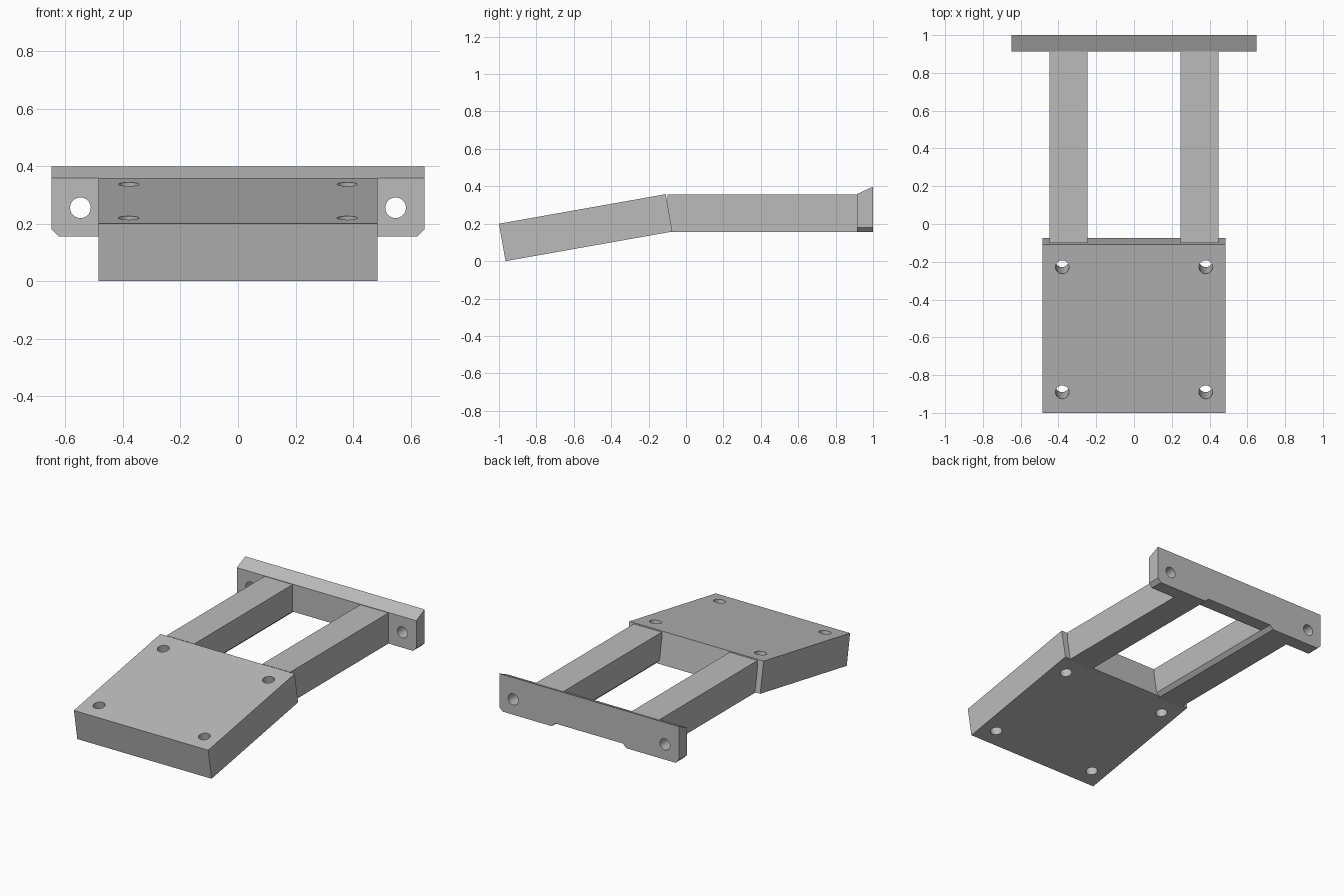
import bpy
import bmesh
import math
from mathutils import Matrix, Vector

cube = bpy.data.objects.get("Cube")
if cube:
    bpy.data.objects.remove(cube, do_unlink=True)

GREY = (0.5, 0.5, 0.5, 1.0)
grey = bpy.data.materials.new("plain grey")
grey.use_nodes = True
grey.diffuse_color = GREY
grey.node_tree.nodes["Principled BSDF"].inputs["Base Color"].default_value = GREY


def add_object(name, bm):
    bmesh.ops.recalc_face_normals(bm, faces=bm.faces)
    mesh = bpy.data.meshes.new(name)
    bm.to_mesh(mesh)
    bm.free()
    mesh.materials.append(grey)
    obj = bpy.data.objects.new(name, mesh)
    bpy.context.collection.objects.link(obj)
    return obj


def extrude(points, depth):
    """Extrude a closed outline of 3D points along a vector."""
    bm = bmesh.new()
    face = bm.faces.new([bm.verts.new(p) for p in points])
    ext = bmesh.ops.extrude_face_region(bm, geom=[face])
    verts = [v for v in ext["geom"] if isinstance(v, bmesh.types.BMVert)]
    bmesh.ops.translate(bm, vec=depth, verts=verts)
    return bm


def drill(obj, centres, radius, tilt):
    """Cut round through holes with one hidden cutter."""
    bm = bmesh.new()
    for c in centres:
        place = Matrix.Translation(c) @ Matrix.Rotation(tilt, 4, "X")
        bmesh.ops.create_cone(bm, cap_ends=True, segments=32, radius1=radius,
                              radius2=radius, depth=0.6, matrix=place)
    cutter = add_object(obj.name + "_hole_cutter", bm)
    cutter.hide_render = True
    cutter.hide_viewport = True
    mod = obj.modifiers.new("holes", "BOOLEAN")
    mod.operation = "DIFFERENCE"
    mod.solver = "EXACT"
    mod.object = cutter


BOTTOM, BEAM_TOP, PLATE_TOP = 0.155, 0.355, 0.398
INNER, OUTER, CHAMFER = 0.245, 0.447, 0.024
PLATE_FRONT, BEAM_FRONT = 0.913, -0.1
HOLE = 0.036

# Tilted mounting block
block_half = 0.485
side = [(-1, 0.2), (-0.965, 0), (-0.073, 0.158), (-0.108, 0.358)]
block = add_object("mounting_block", extrude(
    [(-block_half, y, z) for y, z in side], Vector((2 * block_half, 0, 0))))
tilt = math.atan2(0.158, 0.892)
drill(block, [(sx * 0.38, y, 0.2 + (y + 1) * math.tan(tilt))
              for sx in (-1, 1) for y in (-0.89, -0.228)], HOLE, tilt)

# Two beams, each with a chamfer along the lower inner edge
beam = [(INNER, BEAM_TOP), (OUTER, BEAM_TOP), (OUTER, BOTTOM),
        (INNER + CHAMFER, BOTTOM), (INNER, BOTTOM + CHAMFER)]
for label, sx in (("left", 1), ("right", -1)):
    add_object(label + "_beam", extrude(
        [(sx * x, BEAM_FRONT, z) for x, z in beam],
        Vector((0, PLATE_FRONT - BEAM_FRONT, 0))))

# Back plate with chamfered lower corners, a shallow notch and a sloping top
half = 0.648
right = [(half, PLATE_TOP), (half, BOTTOM + CHAMFER), (half - CHAMFER, BOTTOM),
         (INNER + CHAMFER, BOTTOM), (INNER, BOTTOM + CHAMFER)]
outline = right + [(-x, z) for x, z in reversed(right)]
bm = extrude([(x, PLATE_FRONT, z) for x, z in outline],
             Vector((0, 1 - PLATE_FRONT, 0)))
for v in bm.verts:
    if v.co.z > 0.39 and v.co.y < 0.95:
        v.co.z = 0.358
plate = add_object("back_plate", bm)
drill(plate, [(sx * 0.548, 0.95, 0.255) for sx in (-1, 1)], HOLE, math.pi / 2)

# Smooth only the hole walls
for obj in bpy.context.collection.objects:
    if "cutter" in obj.name:
        for p in obj.data.polygons:
            p.use_smooth = len(p.vertices) == 4
